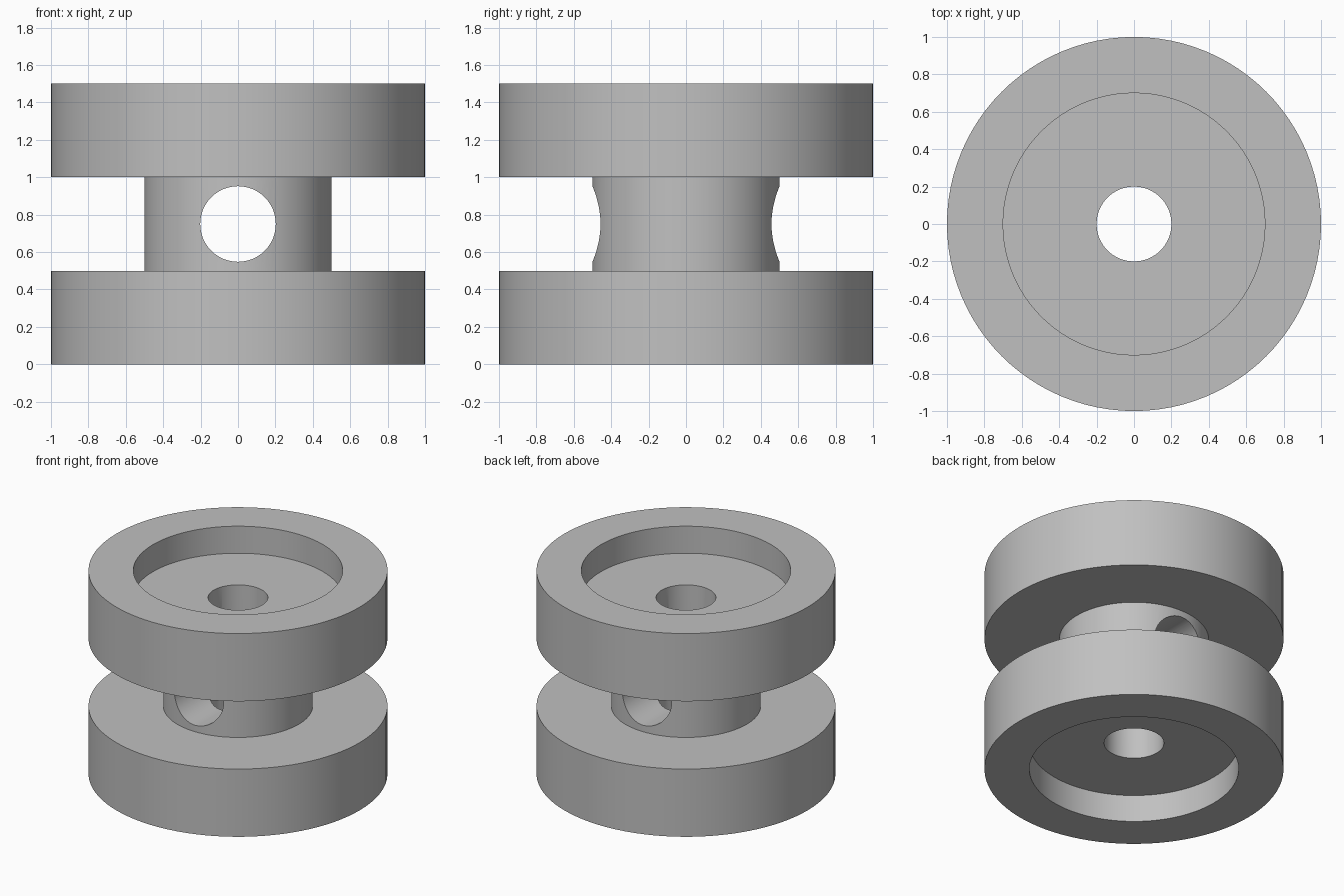
import bpy
import bmesh
import math
from mathutils import Matrix

SEGMENTS = 96

cube = bpy.data.objects.get("Cube")
if cube:
    bpy.data.objects.remove(cube, do_unlink=True)

# Plain grey metal
grey = bpy.data.materials.new("grey")
grey.use_nodes = True
colour = (0.53, 0.53, 0.53, 1)
grey.diffuse_color = colour
grey.node_tree.nodes["Principled BSDF"].inputs["Base Color"].default_value = colour


def add_object(name, bm):
    bmesh.ops.recalc_face_normals(bm, faces=bm.faces)
    mesh = bpy.data.meshes.new(name)
    bm.to_mesh(mesh)
    bm.free()
    mesh.materials.append(grey)
    obj = bpy.data.objects.new(name, mesh)
    bpy.context.collection.objects.link(obj)
    return obj


def lathe(name, profile):
    """Turn a closed (radius, height) profile around the z axis."""
    bm = bmesh.new()
    rings = []
    for i in range(SEGMENTS):
        a = math.tau * i / SEGMENTS
        rings.append([bm.verts.new((r * math.cos(a), r * math.sin(a), z)) for r, z in profile])
    count = len(profile)
    for i in range(SEGMENTS):
        a, b = rings[i - 1], rings[i]
        for j in range(count):
            k = (j + 1) % count
            bm.faces.new((a[j], b[j], b[k], a[k]))
    return add_object(name, bm)


# Spool: two recessed flanges, a hub and an axial bore in one turned body
middle = 0.75
lower = [(0.2, 0.2), (0.7, 0.2), (0.7, 0), (1, 0), (1, 0.5), (0.5, 0.5)]
upper = [(r, 2 * middle - z) for r, z in reversed(lower)]
spool = lathe("spool", lower + upper)

# Cross hole drilled through the hub from front to back
bm = bmesh.new()
bmesh.ops.create_cone(
    bm, cap_ends=True, segments=SEGMENTS, radius1=0.202, radius2=0.202, depth=1.6,
    matrix=Matrix.Translation((0, 0, middle)) @ Matrix.Rotation(math.pi / 2, 4, "X"))
drill = add_object("cross_hole_cutter", bm)
drill.hide_render = True
drill.hide_set(True)

cut = spool.modifiers.new("cross_hole", "BOOLEAN")
cut.operation = "DIFFERENCE"
cut.solver = "EXACT"
cut.object = drill

bpy.ops.object.select_all(action="DESELECT")
spool.select_set(True)
bpy.context.view_layer.objects.active = spool
bpy.ops.object.modifier_apply(modifier=cut.name)
bpy.data.objects.remove(drill, do_unlink=True)
bpy.ops.object.shade_smooth_by_angle(angle=math.radians(30))
